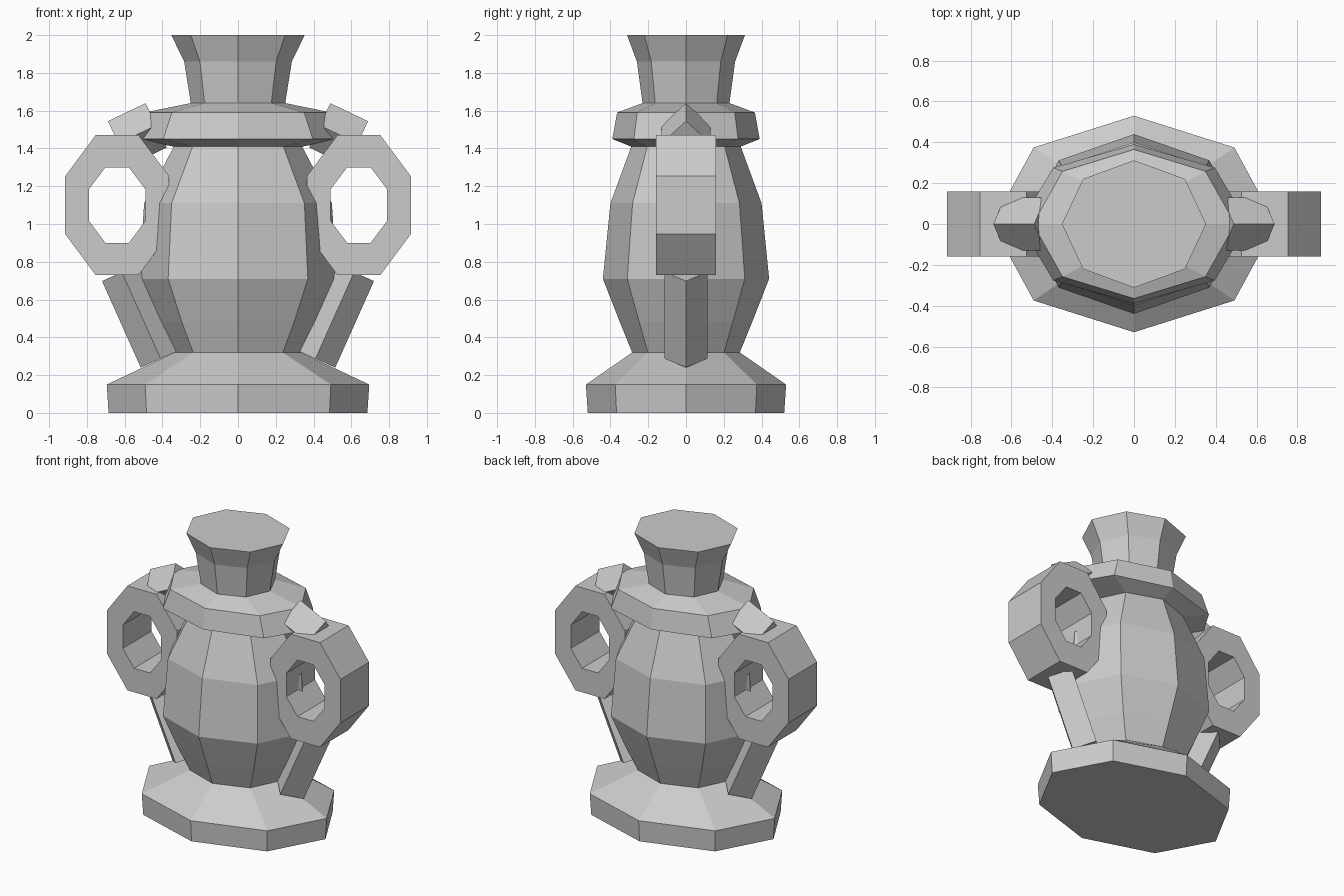
import bpy, bmesh, math
from mathutils import Vector

if "Cube" in bpy.data.objects:
    bpy.data.objects.remove(bpy.data.objects["Cube"])

grey = bpy.data.materials.new("stone_grey")
grey.diffuse_color = (0.6, 0.6, 0.6, 1)
grey.use_nodes = True
grey.node_tree.nodes["Principled BSDF"].inputs["Base Color"].default_value = grey.diffuse_color


def finish(name, bm):
    bmesh.ops.recalc_face_normals(bm, faces=bm.faces)
    mesh = bpy.data.meshes.new(name)
    bm.to_mesh(mesh)
    bm.free()
    mesh.materials.append(grey)
    ob = bpy.data.objects.new(name, mesh)
    bpy.context.collection.objects.link(ob)
    return ob


def loft(bm, rings, closed=False):
    """Skin a list of vertex rings; cap the ends or join last to first."""
    n = len(rings[0])
    pairs = list(zip(rings, rings[1:]))
    if closed:
        pairs.append((rings[-1], rings[0]))
    for a, b in pairs:
        for i in range(n):
            j = (i + 1) % n
            bm.faces.new((a[i], a[j], b[j], b[i]))
    if not closed:
        bm.faces.new(rings[0])
        bm.faces.new(rings[-1])


def octagon(rx, ry, offset=0.0):
    return [(rx * math.cos(math.tau * i / 8 + offset),
             ry * math.sin(math.tau * i / 8 + offset)) for i in range(8)]


# Vase: eight-sided oval profile (z, x radius, y radius), foot to rim
profile = [
    (0.00, 0.685, 0.52), (0.15, 0.695, 0.53),                      # foot
    (0.32, 0.335, 0.285), (0.48, 0.42, 0.35), (0.71, 0.523, 0.44),  # belly
    (1.11, 0.497, 0.40), (1.41, 0.34, 0.29),                       # shoulder
    (1.45, 0.56, 0.39), (1.59, 0.495, 0.365),                      # collar
    (1.64, 0.25, 0.23), (1.86, 0.285, 0.26), (2.00, 0.353, 0.312),  # neck
]
bm = bmesh.new()
loft(bm, [[bm.verts.new((x, y, z)) for x, y in octagon(rx, ry)]
          for z, rx, ry in profile])
finish("vase_body", bm)


# Octagonal ring handle with flat sides
def ring_handle(name, side):
    bm = bmesh.new()
    rings = []
    k = 1 / math.cos(math.pi / 8)
    for hx, hz, y in ((0.275, 0.37, -0.16), (0.275, 0.37, 0.16),
                      (0.15, 0.20, 0.16), (0.15, 0.20, -0.16)):
        rings.append([bm.verts.new((side * 0.64 + x, y, 1.10 + z))
                      for x, z in octagon(hx * k, hz * k, math.pi / 8)])
    loft(bm, rings, closed=True)
    finish(name, bm)


# Diamond-section bar between two points in the x-z plane
def diamond_bar(name, side, start, end, r, half_depth):
    bm = bmesh.new()
    p = Vector((side * start[0], 0, start[1]))
    q = Vector((side * end[0], 0, end[1]))
    axis = (q - p).normalized()
    across = axis.cross(Vector((0, 1, 0))) * r
    depth = Vector((0, half_depth, 0))
    loft(bm, [[bm.verts.new(c + d) for d in (across, depth, -across, -depth)]
              for c in (p, q)])
    finish(name, bm)


for label, side in (("left", -1), ("right", 1)):
    ring_handle(label + "_ring_handle", side)
    diamond_bar(label + "_lower_strut", side, (0.615, 0.745), (0.41, 0.287), 0.115, 0.113)
    diamond_bar(label + "_upper_peg", side, (0.633, 1.427), (0.433, 1.522), 0.13, 0.13)
